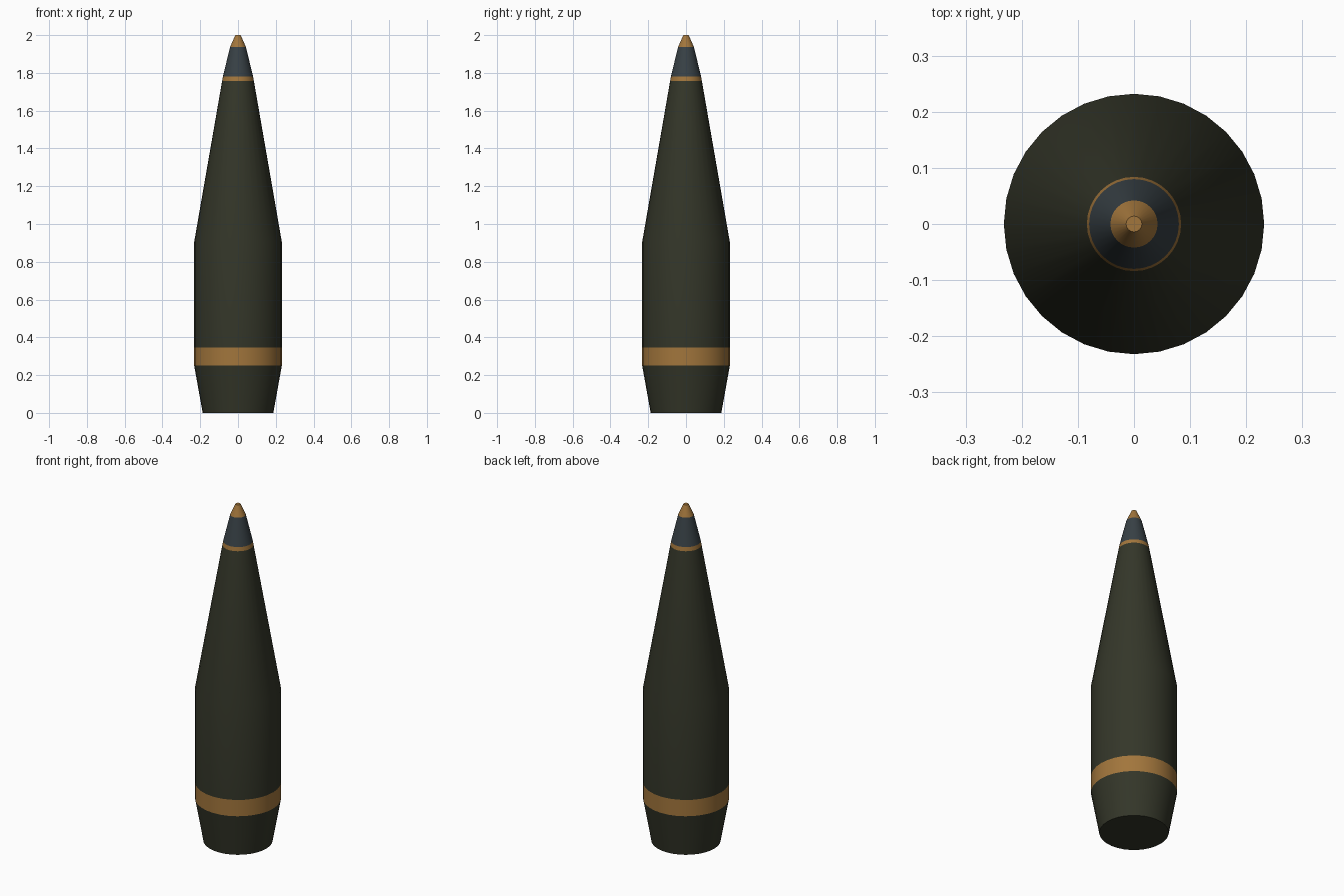
import bpy, bmesh
from math import cos, sin, tau, radians

if "Cube" in bpy.data.objects:
    bpy.data.objects.remove(bpy.data.objects["Cube"])

SIDES = 32


def material(name, color):
    m = bpy.data.materials.new(name)
    m.diffuse_color = (*color, 1)
    m.use_nodes = True
    m.node_tree.nodes["Principled BSDF"].inputs["Base Color"].default_value = m.diffuse_color
    return m


olive = material("olive_paint", (0.034, 0.037, 0.022))
brass = material("brass", (0.36, 0.18, 0.045))
steel = material("dark_steel", (0.039, 0.052, 0.060))


def lathe(name, profile, mat, cap_bottom=False, cap_top=False):
    """Revolve a bottom-to-top (radius, z) profile around the z axis."""
    bm = bmesh.new()
    rings = [[bm.verts.new((r * cos(tau * i / SIDES), r * sin(tau * i / SIDES), z))
              for i in range(SIDES)] for r, z in profile]
    for lo, hi in zip(rings, rings[1:]):
        for i in range(SIDES):
            j = (i + 1) % SIDES
            bm.faces.new((lo[i], lo[j], hi[j], hi[i]))
    if cap_bottom:
        bm.faces.new(rings[0][::-1])
    if cap_top:
        bm.faces.new(rings[-1])
    mesh = bpy.data.meshes.new(name)
    bm.to_mesh(mesh)
    bm.free()
    mesh.materials.append(mat)
    obj = bpy.data.objects.new(name, mesh)
    bpy.context.collection.objects.link(obj)
    bpy.ops.object.select_all(action='DESELECT')
    obj.select_set(True)
    bpy.context.view_layer.objects.active = obj
    bpy.ops.object.shade_smooth_by_angle(angle=radians(30))
    return obj


# Tapered tail with flat base
lathe("boat_tail", [(0.187, 0), (0.232, 0.25)], olive, cap_bottom=True)
# Brass band around the lower body
lathe("driving_band", [(0.232, 0.25), (0.232, 0.347)], brass)
# Cylindrical body and long conical nose
lathe("shell_body", [(0.232, 0.347), (0.232, 0.905), (0.084, 1.757)], olive)
# Thin ring under the fuse
lathe("fuse_ring", [(0.084, 1.757), (0.080, 1.78)], brass)
# Dark fuse cone
lathe("fuse_body", [(0.080, 1.78), (0.042, 1.937)], steel)
# Brass tip with small flat end
lathe("fuse_tip", [(0.042, 1.937), (0.014, 2.0)], brass, cap_top=True)
